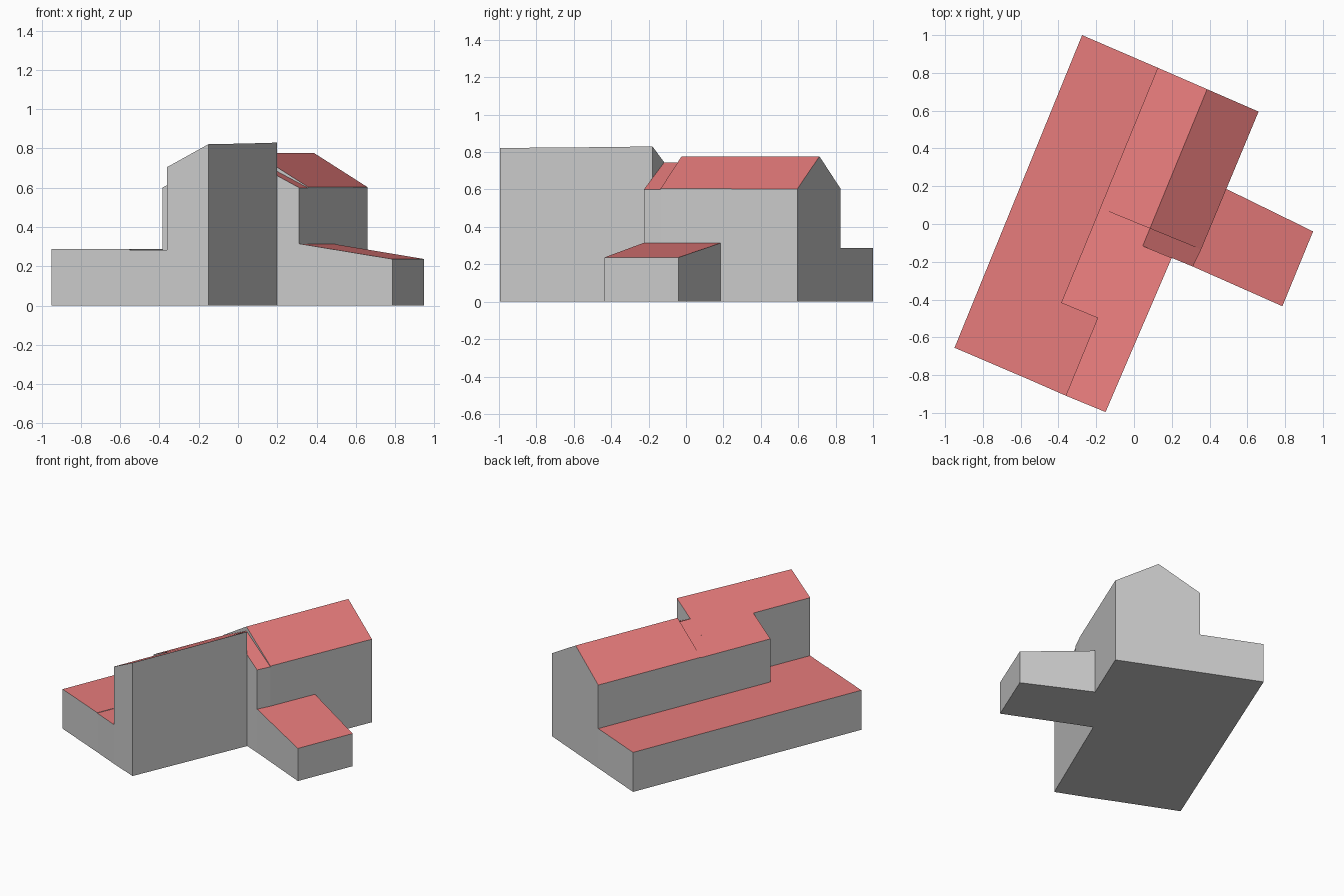
import bpy, bmesh

if "Cube" in bpy.data.objects:
    bpy.data.objects.remove(bpy.data.objects["Cube"])

# Building axes: s runs across the house, t along it, rotated in plan
CO, SI = 0.925, 0.38

roof = bpy.data.materials.new("roof_red")
roof.diffuse_color = (0.80, 0.20, 0.20, 1)
roof.use_nodes = True
roof.node_tree.nodes["Principled BSDF"].inputs["Base Color"].default_value = roof.diffuse_color


def block(name, top, t0, t1, top_end=None):
    """Block from z=0 up to the roof line `top` [(s, z)...], from t0 to t1.
    t0 and t1 are (t at first s, t at last s), so ends may be slightly skewed."""
    bm = bmesh.new()
    rings = []
    for line, (ta, tb) in ((top, t0), (top_end or top, t1)):
        sa, sb = line[0][0], line[-1][0]
        ring = []
        for s, z in [(sa, 0), *line, (sb, 0)]:
            t = ta + (tb - ta) * (s - sa) / (sb - sa)
            ring.append(bm.verts.new((CO * s + SI * t, -SI * s + CO * t, z)))
        rings.append(ring)
    a, b = rings
    n = len(a)
    bm.faces.new(a)
    bm.faces.new(b[::-1])
    for i in range(n):
        j = (i + 1) % n
        bm.faces.new((a[i], b[i], b[j], a[j]))
    bmesh.ops.recalc_face_normals(bm, faces=bm.faces)
    # upward faces are roof, the rest stay grey
    for f in bm.faces:
        f.normal_update()
        f.material_index = 1 if f.normal.z > 0.1 else 0
    me = bpy.data.meshes.new(name)
    me.materials.append(None)
    me.materials.append(roof)
    bm.to_mesh(me)
    bm.free()
    ob = bpy.data.objects.new(name, me)
    bpy.context.collection.objects.link(ob)
    return ob


W = -0.198   # west wall of the tall part
R = 0.087    # ridge line

# Flat-roofed low wing along the west side, and its infill at the south
block("low_wing", [(-0.630, 0.287), (W, 0.287)], (-0.967, -0.973), (0.8205, 0.813),
      [(-0.634, 0.287), (W, 0.287)])
block("low_infill", [(W, 0.284), (0.011, 0.284)], (-0.973, -0.978), (-0.533, -0.533))

# Gabled north house and the narrow lower gable joining it
block("north_house", [(W, 0.603), (R, 0.777), (0.380, 0.605)], (0.01, 0.01), (0.813, 0.801),
      [(W, 0.603), (R, 0.777), (0.384, 0.603)])
block("link_gable", [(W, 0.6), (R, 0.745), (0.374, 0.6)], (-0.09, -0.09), (0.01, 0.01),
      [(W, 0.6), (R, 0.745), (0.380, 0.6)])

# Single-pitch part with the tall east wall
block("middle_house", [(W, 0.6), (0.246, 0.825)], (-0.533, -0.533), (-0.09, -0.09),
      [(W, 0.6), (0.253, 0.83)])
block("south_house", [(0.011, 0.705), (0.239, 0.822)], (-0.978, -0.978), (-0.533, -0.533),
      [(0.011, 0.705), (0.246, 0.825)])

# Lean-to annex on the east side
block("annex", [(0.374, 0.315), (0.892, 0.237)], (-0.09, -0.104), (0.358, 0.324))
